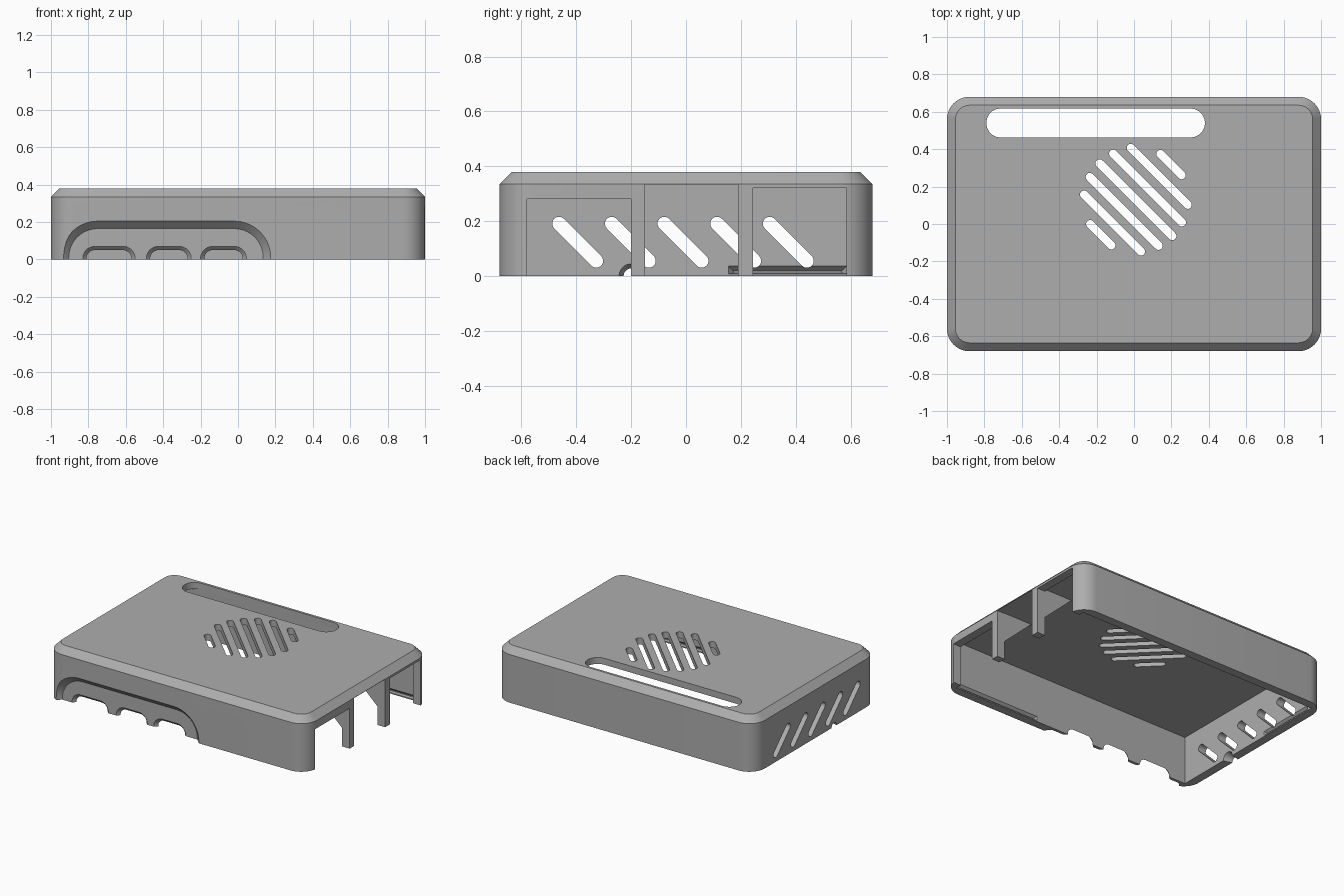
import bpy, bmesh, math
from mathutils import Vector

cube = bpy.data.objects.get("Cube")
if cube:
    bpy.data.objects.remove(cube, do_unlink=True)

grey = bpy.data.materials.new("matte_grey")
grey.use_nodes = True
COLOUR = (0.42, 0.42, 0.42, 1)
grey.diffuse_color = COLOUR
grey.node_tree.nodes["Principled BSDF"].inputs["Base Color"].default_value = COLOUR

HALF_X, HALF_Y, HEIGHT = 1.0, 0.68, 0.38
INNER_X, INNER_Y, ROOF = 0.94, 0.62, 0.335


def loft(name, rings):
    """Closed solid through rings of equal point count."""
    bm = bmesh.new()
    loops = [[bm.verts.new(p) for p in ring] for ring in rings]
    n = len(loops[0])
    for a, b in zip(loops, loops[1:]):
        for i in range(n):
            j = (i + 1) % n
            bm.faces.new((a[i], a[j], b[j], b[i]))
    bm.faces.new(loops[0][::-1])
    bm.faces.new(loops[-1])
    bmesh.ops.recalc_face_normals(bm, faces=bm.faces)
    mesh = bpy.data.meshes.new(name)
    bm.to_mesh(mesh)
    bm.free()
    ob = bpy.data.objects.new(name, mesh)
    bpy.context.collection.objects.link(ob)
    mesh.materials.append(grey)
    return ob


def on_x(pts, x):
    return [Vector((x, a, b)) for a, b in pts]


def on_y(pts, y):
    return [Vector((a, y, b)) for a, b in pts]


def on_z(pts, z):
    return [Vector((a, b, z)) for a, b in pts]


def rect(a0, a1, b0, b1):
    return [(a0, b0), (a1, b0), (a1, b1), (a0, b1)]


def arc(cx, cy, r, start, end, n=10):
    steps = [math.radians(start + (end - start) * i / n) for i in range(n + 1)]
    return [(cx + r * math.cos(t), cy + r * math.sin(t)) for t in steps]


def rounded_rect(hx, hy, r):
    cx, cy = hx - r, hy - r
    return (arc(cx, cy, r, 0, 90) + arc(-cx, cy, r, 90, 180)
            + arc(-cx, -cy, r, 180, 270) + arc(cx, -cy, r, 270, 360))


def capsule(cx, cy, half, r, angle):
    t = math.radians(angle)
    dx, dy = half * math.cos(t), half * math.sin(t)
    return (arc(cx + dx, cy + dy, r, angle - 90, angle + 90)
            + arc(cx - dx, cy - dy, r, angle + 90, angle + 270))


def arch(x0, x1, top, r, grow):
    """Round-shouldered opening that runs out through the bottom."""
    x0, x1, top, r = x0 - grow, x1 + grow, top + grow, r + grow
    return ([(x0, -0.1), (x1, -0.1)] + arc(x1 - r, top - r, r, 0, 90)
            + arc(x0 + r, top - r, r, 90, 180))


def cut(cutter):
    mod = shell.modifiers.new("cut", 'BOOLEAN')
    mod.operation, mod.solver, mod.object = 'DIFFERENCE', 'EXACT', cutter
    bpy.context.view_layer.objects.active = shell
    bpy.ops.object.modifier_apply(modifier=mod.name)
    bpy.data.objects.remove(cutter, do_unlink=True)


# Outer shell with chamfered top edge
chamfer = HEIGHT - ROOF
full = rounded_rect(HALF_X, HALF_Y, 0.12)
small = rounded_rect(HALF_X - chamfer, HALF_Y - chamfer, 0.12 - chamfer)
shell = loft("case_lid", [on_z(full, 0), on_z(full, ROOF), on_z(small, HEIGHT)])

# Hollow interior
room = rect(-INNER_X, INNER_X, -INNER_Y, INNER_Y)
cut(loft("cavity", [on_z(room, -0.1), on_z(room, ROOF)]))

# Three large port openings at the +x end
for y0, y1, top in ((-0.58, -0.2, 0.28), (-0.15, 0.19, 0.333), (0.245, 0.585, 0.32)):
    port = rect(y0, y1, -0.1, top)
    cut(loft("end_opening", [on_x(port, 0.9), on_x(port, 1.1)]))

# Recessed bay on the front, then three tapered ports in it
cut(loft("front_bay", [on_y(arch(-0.905, 0.135, 0.165, 0.155, g), y)
                       for g, y in ((0.06, -0.70), (0, -0.64))]))
for x0, x1 in ((-0.81, -0.57), (-0.47, -0.27), (-0.18, 0.025)):
    cut(loft("front_port", [on_y(arch(x0, x1, 0.05, 0.045, g), y)
                            for g, y in ((0.03, -0.65), (0, -0.62), (0, -0.6))]))

# Long connector slot in the roof
slot = capsule(-0.205, 0.54, 0.507, 0.078, 0)
cut(loft("roof_slot", [on_z(slot, 0.32), on_z(slot, 0.5)]))

# Diagonal roof vents in a round group
for k in range(-3, 4):
    half = (0.275, 0.26, 0.215, 0.08)[abs(k)]
    vent = capsule(0.01 + k * 0.0625, 0.13 + k * 0.0625, half, 0.022, -45)
    cut(loft("roof_vent", [on_z(vent, 0.3), on_z(vent, 0.5)]))

# Diagonal vents in the -x wall
for k in range(5):
    vent = capsule(-0.395 + k * 0.192, 0.123, 0.096, 0.025, -45)
    cut(loft("side_vent", [on_x(vent, -1.1), on_x(vent, -0.9)]))

# Tapered half-round notch in the bottom of the -x wall
cut(loft("side_notch", [on_x(arc(-0.2, 0, r, 0, 342, 19), x)
                        for r, x in ((0.022, -1.02), (0.05, -0.92))]))


# Snap grooves inside the walls
def groove(place, a0, a1, wall):
    side = math.copysign(1, wall)
    mouth = rect(a0, a1, 0.008, 0.036)
    deep = rect(a0 + 0.018, a1 - 0.018, 0.011, 0.018)
    cut(loft("snap_groove", [place(mouth, wall - side * 0.02), place(mouth, wall),
                             place(deep, wall + side * 0.02)]))


groove(on_x, 0.155, 0.585, -INNER_X)
groove(on_y, 0.28, 0.92, -INNER_Y)
groove(on_y, 0.28, 0.92, INNER_Y)

# Gussets bracing the two posts between the openings
gusset = [(INNER_X + 0.01, 0.13), (INNER_X + 0.01, ROOF + 0.005),
          (0.72, ROOF + 0.005), (0.72, ROOF), (INNER_X, 0.13)]
for name, y0, y1 in (("front_post_gusset", -0.2, -0.15), ("rear_post_gusset", 0.19, 0.245)):
    loft(name, [on_y(gusset, y0), on_y(gusset, y1)])

# Smooth the rounded corners, keep edges crisp
bpy.ops.object.select_all(action='DESELECT')
shell.select_set(True)
bpy.context.view_layer.objects.active = shell
bpy.ops.object.shade_smooth_by_angle(angle=math.radians(30))
